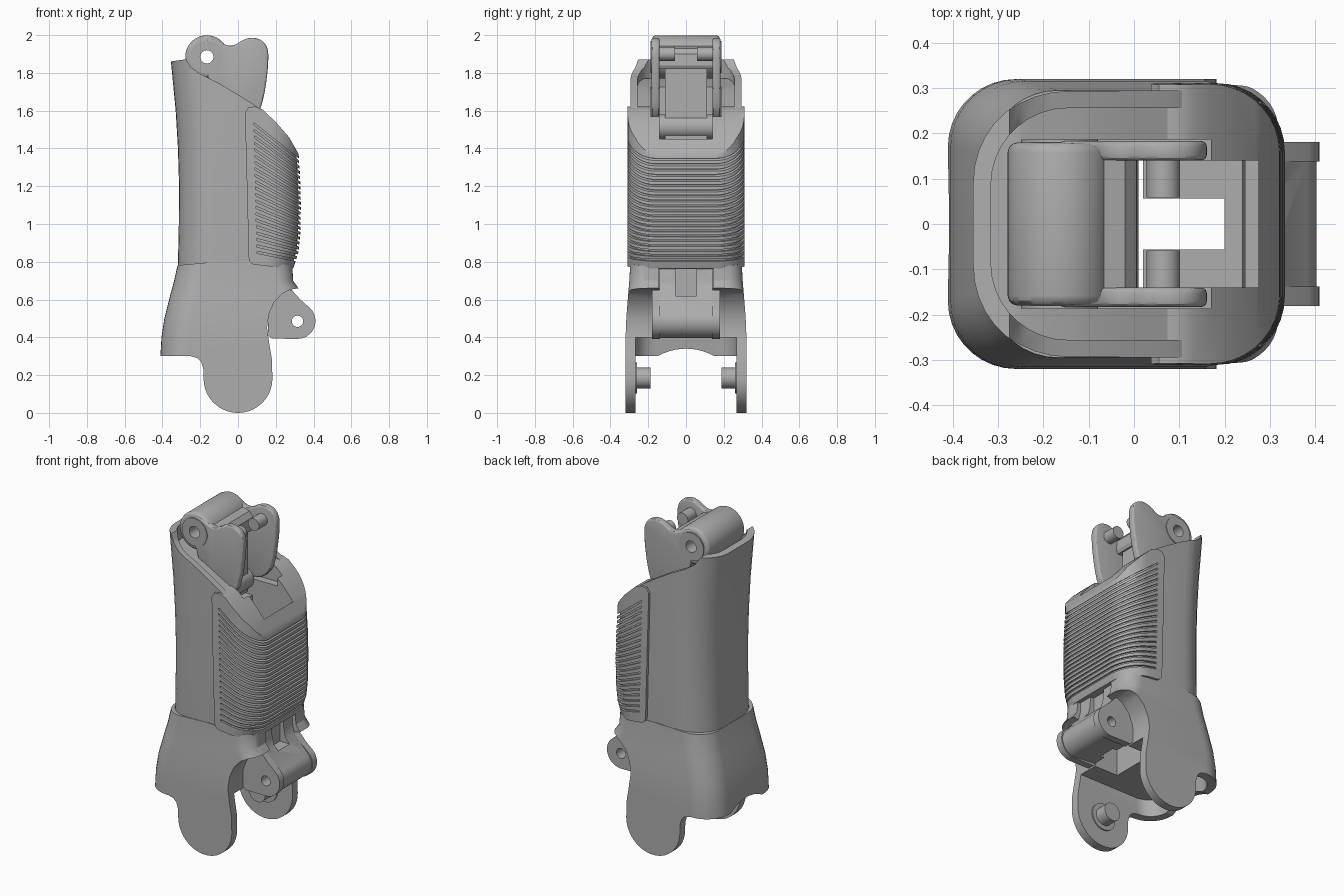
import bpy, bmesh, math

cube = bpy.data.objects.get("Cube")
if cube:
    bpy.data.objects.remove(cube, do_unlink=True)

grey = bpy.data.materials.new("plain grey")
grey.use_nodes = True
colour = (0.42, 0.42, 0.42, 1)
grey.diffuse_color = colour
for node in grey.node_tree.nodes:
    if node.type == 'BSDF_PRINCIPLED':
        node.inputs["Base Color"].default_value = colour

parts, cutters = [], []


def finish(name, bm, cutter):
    bmesh.ops.recalc_face_normals(bm, faces=bm.faces[:])
    mesh = bpy.data.meshes.new(name)
    bm.to_mesh(mesh)
    bm.free()
    obj = bpy.data.objects.new(name, mesh)
    bpy.context.scene.collection.objects.link(obj)
    obj.hide_render = cutter
    if not cutter:
        mesh.materials.append(grey)
    (cutters if cutter else parts).append(obj)
    return obj


def arc(cx, cz, r, start=0, end=360, n=40):
    closed = end - start == 360
    steps = n if closed else n - 1
    angles = [math.radians(start + (end - start) * i / steps) for i in range(n)]
    return [(cx + r * math.cos(a), cz + r * math.sin(a)) for a in angles]


def smooth(pts, n=4):
    """Closed Catmull-Rom curve through the points."""
    out = []
    for i in range(len(pts)):
        a, b, c, d = (pts[(i + k - 1) % len(pts)] for k in range(4))
        for s in range(n):
            t = s / n
            out.append(tuple(0.5 * (2 * q + (r - p) * t + (2 * p - 5 * q + 4 * r - w) * t * t
                                    + (3 * q - p - 3 * r + w) * t ** 3)
                             for p, q, r, w in zip(a, b, c, d)))
    return out


def prism(name, profiles, lo, hi, cutter=False, axis='y'):
    """Extrude one or more flat profiles along y (or x)."""
    bm = bmesh.new()
    for pts in profiles:
        rows = []
        for w in (lo, hi):
            rows.append([bm.verts.new((u, w, v) if axis == 'y' else (w, u, v)) for u, v in pts])
        bm.faces.new(rows[0])
        bm.faces.new(rows[1][::-1])
        for i in range(len(pts)):
            j = (i + 1) % len(pts)
            bm.faces.new((rows[0][i], rows[1][i], rows[1][j], rows[0][j]))
    return finish(name, bm, cutter)


def box(name, x0, x1, z0, z1, half, cutter=True):
    return prism(name, [[(x0, z0), (x1, z0), (x1, z1), (x0, z1)]], -half, half, cutter)


def loft(name, rings, r_back, r_front, cutter=False):
    """Stack rounded rectangles given as (z, x_back, x_front, half_width)."""
    bm = bmesh.new()
    rows = []
    for z, x0, x1, h in rings:
        pts = (arc(x1 - r_front, h - r_front, r_front, 0, 90, 10)
               + arc(x0 + r_back, h - r_back, r_back, 90, 180, 10)
               + arc(x0 + r_back, r_back - h, r_back, 180, 270, 10)
               + arc(x1 - r_front, r_front - h, r_front, 270, 359.99, 10))
        rows.append([bm.verts.new((x, y, z)) for x, y in pts])
    for a, b in zip(rows, rows[1:]):
        for i in range(len(a)):
            j = (i + 1) % len(a)
            bm.faces.new((a[i], a[j], b[j], b[i]))
    bm.faces.new(rows[0][::-1])
    bm.faces.new(rows[-1])
    return finish(name, bm, cutter)


def apply(obj, mod):
    bpy.context.view_layer.objects.active = obj
    bpy.ops.object.modifier_apply(modifier=mod.name)


def boolean(obj, other, op='DIFFERENCE'):
    mod = obj.modifiers.new("cut", 'BOOLEAN')
    mod.operation, mod.solver, mod.object = op, 'EXACT', other
    apply(obj, mod)


def bevel(obj, width):
    mod = obj.modifiers.new("round", 'BEVEL')
    mod.width, mod.segments, mod.limit_method = width, 3, 'ANGLE'
    mod.angle_limit = math.radians(50)
    apply(obj, mod)


# Main body, trimmed to the sloping top line
body = loft("main_body", [(.765, -.319, .27, .292), (.95, -.314, .305, .294), (1.2, -.312, .305, .295),
                          (1.4, -.318, .3, .295), (1.6, -.33, .3, .295), (1.87, -.356, .3, .293),
                          (2, -.37, .3, .293)], .2, .14)
top_line = [(-.5, 1.85), (-.36, 1.86), (-.275, 1.872), (-.25, 1.83), (-.2, 1.795), (-.1, 1.745), (0, 1.685),
            (.08, 1.635), (.13, 1.598), (.2, 1.532), (.27, 1.45), (.31, 1.38), (.4, 1.2)]
boolean(body, prism("body_trim", [top_line + [(.4, .5), (-.5, .5)]], -.5, .5, True), 'INTERSECT')

# Shallow recess inside the rim
recess = loft("recess_cutter", [(1.3, -.316, .22, .256), (2.3, -.316, .22, .256)], .17, .06, True)
boolean(recess, prism("recess_floor", [[(-.5, 1.78), (-.25, 1.77), (-.1, 1.718), (0, 1.662), (.08, 1.617),
                                        (.14, 1.583), (.2, 1.56), (.5, 1.56), (.5, 2.2), (-.5, 2.2)]],
                      -.5, .5, True), 'INTERSECT')
boolean(body, recess)

# Ribbed grip pad
pad_rings = [(.7, .265, .31), (.78, .298, .31), (.85, .32, .311), (.95, .33, .311), (1.1, .333, .311),
             (1.25, .329, .311), (1.37, .321, .31), (1.7, .315, .308)]
pad = loft("grip_pad", [(z, -.1, x, h) for z, x, h in pad_rings], .05, .15)
boolean(pad, prism("pad_trim", [[(.057, .82), (.063, .8), (.08, .786), (.28, .762), (.4, .79), (.4, 1.22),
                                 (.35, 1.31), (.31, 1.39), (.27, 1.46), (.2, 1.54), (.13, 1.606),
                                 (.09, 1.622), (.055, 1.618), (.037, 1.59)]], -.5, .5, True), 'INTERSECT')
core = loft("pad_core", [(z, -.2, x - .012, h - .012) for z, x, h in pad_rings], .05, .145, True)
count, strips = 21, []
for i in range(count):
    t = i / (count - 1)
    left, right = .85 + .68 * t, .805 + .535 * t
    x0, x1, w = .1 - .015 * t, .325, .0055
    far = right + (right - left) / (x1 - x0) * .07
    strips.append([(x0, left - w), (x1 + .07, far - w), (x1 + .07, far + w), (x0, left + w)])
grooves = prism("groove_cutter", strips, -.4, .4, True)
boolean(grooves, core)
boolean(pad, grooves)

# Central slot through body and pad, with wider pocket for the upper hinge
slot = prism("slot_cutter", [[(0, .6), (.245, .6), (.245, 1.42), (.275, 1.42), (.275, 2.2), (-.12, 2.2),
                              (-.12, 1.42), (0, 1.42)]], -.14, .14, True)
pocket = box("pocket_cutter", -.12, .17, 1.52, 2.2, .187)
for obj in (body, pad):
    boolean(obj, slot)
boolean(body, pocket)
boolean(pad, pocket)

# Lower cuff with two rounded side lugs
cuff = loft("lower_cuff", [(-.05, -.41, .5, .32), (.3, -.411, .5, .32), (.4, -.405, .5, .32),
                           (.5, -.39, .44, .316), (.63, -.357, .34, .306), (.7, -.338, .292, .3),
                           (.82, -.312, .285, .294)], .15, .1)
boolean(cuff, prism("cuff_trim", [[(-.5, .765), (-.15, .797), (0, .801), (.15, .797), (.32, .775), (.32, .66),
                                   (.275, .652), (.235, .632), (.19, .585), (.163, .52), (.154, .45),
                                   (.165, .37), (.18, .28)]
                                  + arc(0, .182, .182, 0, -180, 32)
                                  + [(-.183, .23), (-.195, .27), (-.215, .29), (-.25, .3), (-.5, .3)]],
                    -.5, .5, True), 'INTERSECT')
boolean(cuff, loft("cuff_cavity", [(-.2, -.365, .7, .268), (.3, -.365, .7, .268), (.4, -.35, .7, .268)],
                   .11, .05, True))
boolean(cuff, prism("rear_arch", [arc(0, .04, .3, n=64)], -.6, -.2, True, 'x'))
boolean(cuff, box("cuff_slot", 0, .6, .3, .9, .145))

# Pivot pins inside the lugs
for side, word in ((-1, "right"), (1, "left")):
    for label, r, inner in (("pin", .055, .187), ("pin_collar", .082, .26)):
        lo, hi = sorted((side * inner, side * .275))
        prism(f"{word}_lug_{label}", [arc(0, .185, r)], lo, hi)

# Lower link: barrel, arms and end plates
link = prism("lower_link", [[(.17, .41)] + arc(.315, .485, .088, -90, 40, 16)
                            + [(.285, .65), (.272, .7), (.268, .8), (.24, .85), (.24, 1.05), (.02, 1.05),
                               (.02, .7), (.17, .55)]], -.14, .14)
boolean(link, box("arm_gap", -.1, .2, .3, 1.2, .056))
boolean(link, box("link_window", .245, .45, .62, .77, .056))
pin_hole = prism("pin_hole", [arc(.315, .485, .03)], -.5, .5, True)
boolean(link, pin_hole)
for side, word in ((-1, "right"), (1, "left")):
    lo, hi = sorted((side * .138, side * .181))
    plate = prism(f"{word}_link_plate", [[(.16, .41), (.18, .393)] + arc(.315, .487, .095, -90, 42, 18)
                                         + [(.33, .6), (.285, .65), (.2, .66), (.16, .6)]], lo, hi)
    boolean(plate, pin_hole)

# Upper hinge: barrel, bosses, webs
hinge_hole = prism("hinge_hole", [arc(-.165, 1.885, .035)], -.5, .5, True)
barrel = prism("upper_barrel", [arc(-.165, 1.885, .114, n=56)], -.18, .18)
bevel(barrel, .022)
boss = prism("hinge_boss", [arc(-.165, 1.885, .085, n=48)], -.187, .187)
for obj in (barrel, boss):
    boolean(obj, hinge_hole)
prism("upper_web", [[(-.1, 1.82), (0, 1.82), (.01, 1.84), (.005, 1.9), (-.02, 1.93), (-.1, 1.95)]], -.145, .145)
box("hinge_web", -.11, -.01, 1.45, 1.85, .11, False)
prism("inner_barrel", [arc(-.055, 1.515, .065)], -.139, .139)

# Upper ears and their inward pins
ear_shape = smooth([(-.165, 1.975), (-.1, 1.965), (-.06, 1.947), (-.02, 1.947), (.03, 1.975), (.08, 1.986),
                    (.13, 1.968), (.157, 1.925), (.16, 1.86), (.152, 1.77), (.135, 1.67), (.11, 1.595),
                    (.05, 1.54), (-.04, 1.54), (-.1, 1.62), (-.165, 1.8)])
for side, word in ((-1, "right"), (1, "left")):
    lo, hi = sorted((side * .14, side * .183))
    ear = prism(f"{word}_ear", [ear_shape], lo, hi)
    bevel(ear, .012)
    boolean(ear, hinge_hole)
    lo, hi = sorted((side * .058, side * .15))
    prism(f"{word}_ear_pin", [arc(.065, 1.9, .037)], lo, hi)

# Tidy up and shade
for obj in cutters:
    bpy.data.objects.remove(obj, do_unlink=True)
bpy.ops.object.select_all(action='DESELECT')
for obj in parts:
    obj.select_set(True)
bpy.context.view_layer.objects.active = parts[0]
bpy.ops.object.shade_smooth_by_angle(angle=math.radians(30))
